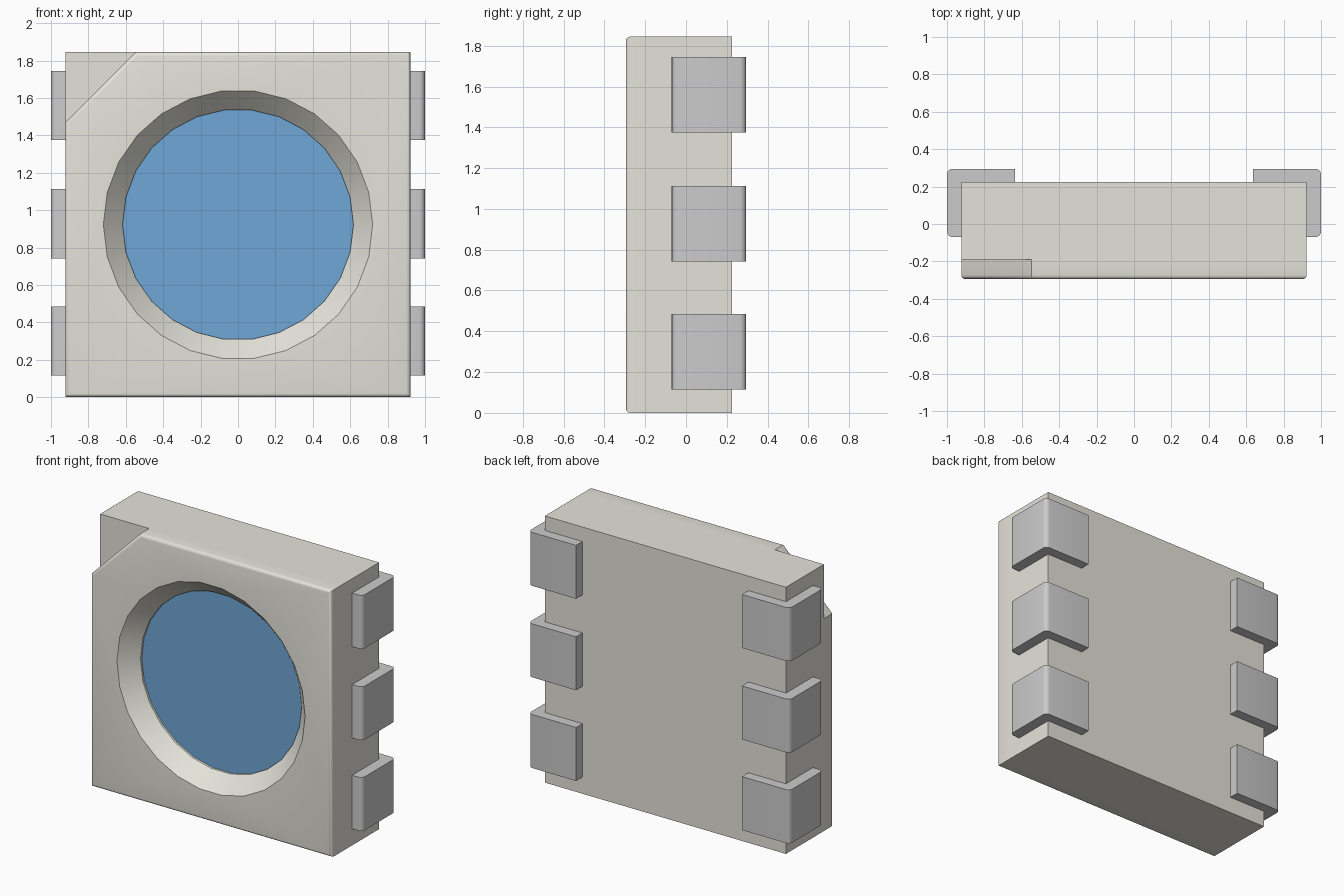
import bpy, bmesh
from math import sin, cos, pi, radians

if "Cube" in bpy.data.objects:
    bpy.data.objects.remove(bpy.data.objects["Cube"])

H = 0.9225            # half width and half height of the body
FRONT, STEP, BACK = -0.295, -0.19, 0.225
SIDES = 26
CHAMFER = 0.375


def material(name, rgb):
    m = bpy.data.materials.new(name)
    m.diffuse_color = (*rgb, 1)
    m.use_nodes = True
    m.node_tree.nodes["Principled BSDF"].inputs["Base Color"].default_value = m.diffuse_color
    return m


def finish(bm, name, mat=None):
    bmesh.ops.recalc_face_normals(bm, faces=bm.faces)
    me = bpy.data.meshes.new(name)
    bm.to_mesh(me)
    bm.free()
    ob = bpy.data.objects.new(name, me)
    bpy.context.collection.objects.link(ob)
    if mat:
        me.materials.append(mat)
    bpy.ops.object.select_all(action='DESELECT')
    ob.select_set(True)
    bpy.context.view_layer.objects.active = ob
    bpy.ops.object.shade_smooth_by_angle(angle=radians(30))
    return ob


def ring(bm, pts, y):
    return [bm.verts.new((x, y, z + H)) for x, z in pts]


def circle(r):
    return [(r * cos(2 * pi * i / SIDES), r * sin(2 * pi * i / SIDES)) for i in range(SIDES)]


def bridge(bm, a, b):
    n = len(a)
    for i in range(n):
        bm.faces.new((a[i], a[(i + 1) % n], b[(i + 1) % n], b[i]))


def outline(d):
    """Square with one cut corner, inset by d."""
    w, c = H - d, 2 * H - CHAMFER - d * 2 ** 0.5
    return [(w, -w), (w, w), (w - c, w), (-w, c - w), (-w, -w)]


# Body: full block at the back, cut corner and rounded rim at the front
bm = bmesh.new()
base = ring(bm, outline(0), STEP)
corner = ring(bm, [(-H, H)], STEP)[0]
bm.faces.new((base[2], corner, base[3]))
full = base[:3] + [corner] + base[3:]
back = [bm.verts.new((v.co.x, BACK, v.co.z)) for v in full]
bridge(bm, full, back)
bm.faces.new(back)
R, prev = 0.022, base
for i in range(5):
    a = pi / 2 * i / 4
    loop = ring(bm, outline(R * (1 - cos(a))), FRONT + R * (1 - sin(a)))
    bridge(bm, prev, loop)
    prev = loop

# Conical recess with a short straight wall at the bottom
rim = ring(bm, circle(0.72), FRONT)
lip = ring(bm, circle(0.617), FRONT + 0.11)
floor = ring(bm, circle(0.617), FRONT + 0.14)
bridge(bm, rim, lip)
bridge(bm, lip, floor)
bm.faces.new(floor)
edges = []
for loop in (prev, rim):
    for i, v in enumerate(loop):
        u = loop[(i + 1) % len(loop)]
        edges.append(bm.edges.get((v, u)))
bmesh.ops.triangle_fill(bm, edges=edges, use_beauty=True, normal=(0, -1, 0))
finish(bm, "body", material("cream_plastic", (0.78, 0.77, 0.70)))

# Round lens at the bottom of the recess
bm = bmesh.new()
bm.faces.new(ring(bm, circle(0.617), FRONT + 0.125))
lens = finish(bm, "lens", material("blue_lens", (0.16, 0.39, 0.67)))
if lens.data.polygons[0].normal.y > 0:
    lens.data.flip_normals()


# Bent metal leads, three on each side
def arc(cx, cy, r, a0):
    return [(cx + r * cos(a0 + pi / 2 * i / 4), cy + r * sin(a0 + pi / 2 * i / 4)) for i in range(5)]


r = 0.03
profile = ([(0.905, -0.07)] + arc(1 - r, -0.07 + r, r, -pi / 2) + arc(1 - r, 0.295 - r, r, 0)
           + [(0.635, 0.295), (0.635, BACK), (0.905, BACK)])
for side, sx in (("left", -1), ("right", 1)):
    for k, z in enumerate((0.30, 0.9275, 1.56)):
        bm = bmesh.new()
        lo = [bm.verts.new((sx * x, y, z - 0.185)) for x, y in profile]
        hi = [bm.verts.new((sx * x, y, z + 0.185)) for x, y in profile]
        bridge(bm, lo, hi)
        bm.faces.new(lo)
        bm.faces.new(hi)
        finish(bm, f"{side}_lead_{k + 1}")
